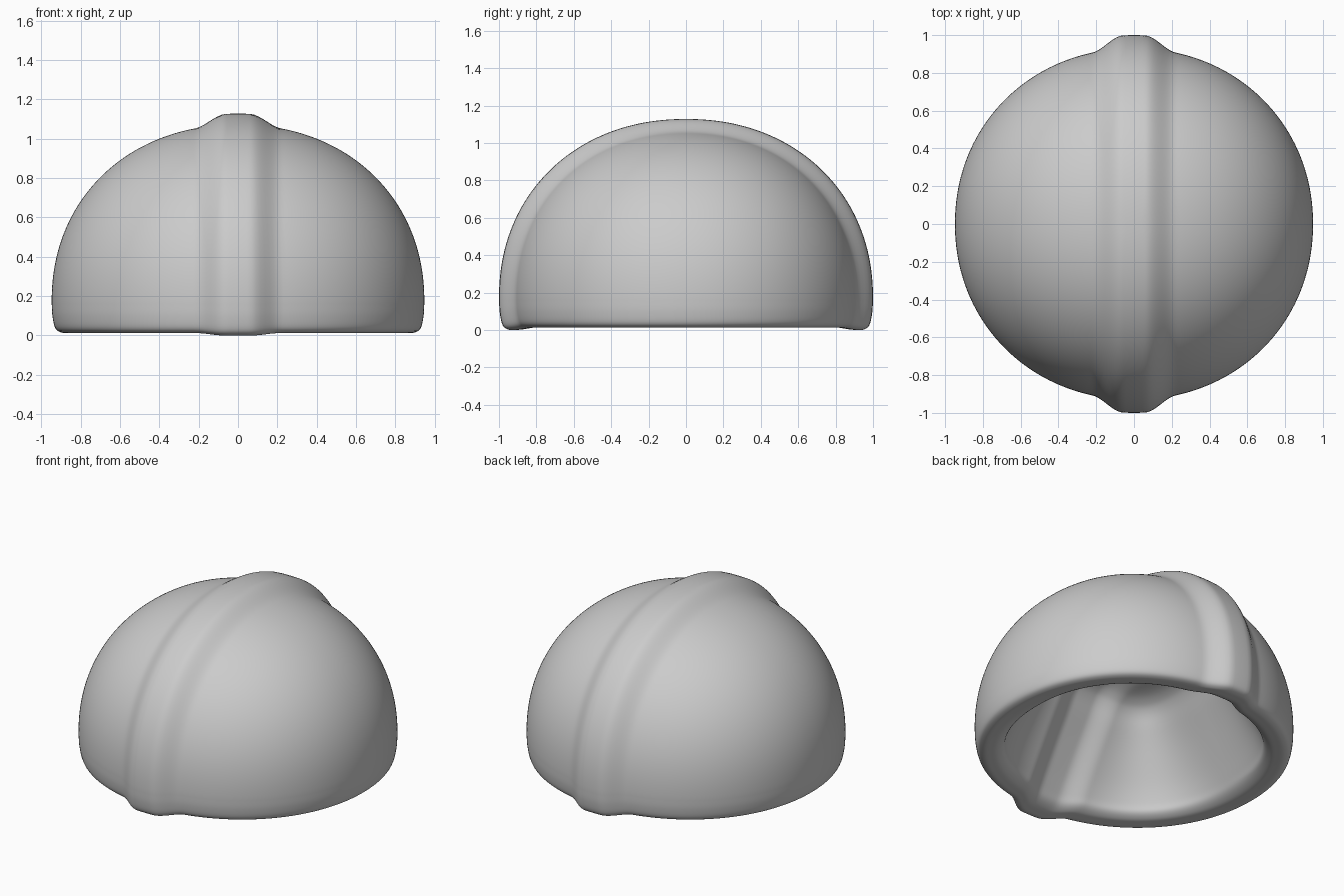
import bpy, bmesh
from math import sin, cos, pi

if "Cube" in bpy.data.objects:
    bpy.data.objects.remove(bpy.data.objects["Cube"])

SEG, RINGS = 256, 72
RX, RY, Z0, HEIGHT = 0.948, 0.93, 0.17, 0.902


def super_dir(a, p):
    """Point on a unit superellipse in direction a."""
    c, s = cos(a), sin(a)
    k = (abs(c) ** p + abs(s) ** p) ** (-1 / p)
    return c * k, s * k


def ridge(x):
    """1 on the central band, easing to 0 beside it."""
    t = min(max((abs(x) - 0.06) / 0.16, 0), 1)
    return 1 - t * t * (3 - 2 * t)


def smooth_path(pts, n=5):
    """Catmull-Rom curve through the points."""
    q = [pts[0]] + pts + [pts[-1]]
    out = []
    for a, b, c, d in zip(q, q[1:], q[2:], q[3:]):
        for i in range(n):
            t = i / n
            out.append(tuple(0.5 * (2 * B + (C - A) * t + (2 * A - 5 * B + 4 * C - D) * t * t
                                    + (3 * B - A - 3 * C + D) * t ** 3)
                             for A, B, C, D in zip(a, b, c, d)))
    return out + [pts[-1]]


# Cross-section as (radius, height, squareness): outer dome
profile = []
for i in range(1, RINGS):
    z, r = super_dir(i / RINGS * pi / 2, 2.12)
    profile.append((r, Z0 + z * HEIGHT, 2.06))

# Rounded lip, then sloping cavity wall that turns square towards a flat ceiling
profile += smooth_path([
    (1, 0.17, 2.06), (0.996, 0.1, 2.06), (0.98, 0.036, 2.06), (0.945, 0.014, 2.06),
    (0.90, 0.014, 2.06), (0.85, 0.022, 2.1), (0.80, 0.05, 2.2), (0.765, 0.1, 2.4),
    (0.70, 0.2, 2.7), (0.60, 0.35, 3.1), (0.51, 0.48, 3.6), (0.45, 0.57, 4),
    (0.40, 0.615, 4), (0.32, 0.645, 4), (0.18, 0.665, 3), (0.02, 0.67, 2.5)])

bm = bmesh.new()


def place(x, y, z):
    """Raise the central band over the dome and down to the lip."""
    w = ridge(x)
    kz = 0.062 if z > Z0 else 0.085
    return bm.verts.new((x, y * (1 + 0.075 * w), Z0 + (z - Z0) * (1 + kz * w)))


# Revolve the section around z
rings = []
for r, z, p in profile:
    ring = []
    for j in range(SEG):
        cx, cy = super_dir(2 * pi * j / SEG, p)
        ring.append(place(cx * r * RX, cy * r * RY, z))
    rings.append(ring)
top = place(0, 0, Z0 + HEIGHT)
ceiling = place(0, 0, 0.67)
for j in range(SEG):
    k = (j + 1) % SEG
    bm.faces.new((top, rings[0][j], rings[0][k]))
    bm.faces.new((ceiling, rings[-1][k], rings[-1][j]))
    for a, b in zip(rings, rings[1:]):
        bm.faces.new((a[j], b[j], b[k], a[k]))
bmesh.ops.recalc_face_normals(bm, faces=bm.faces)
for f in bm.faces:
    f.smooth = True

# Hollow helmet shell
mesh = bpy.data.meshes.new("helmet_shell")
bm.to_mesh(mesh)
bm.free()
bpy.context.collection.objects.link(bpy.data.objects.new("helmet_shell", mesh))
